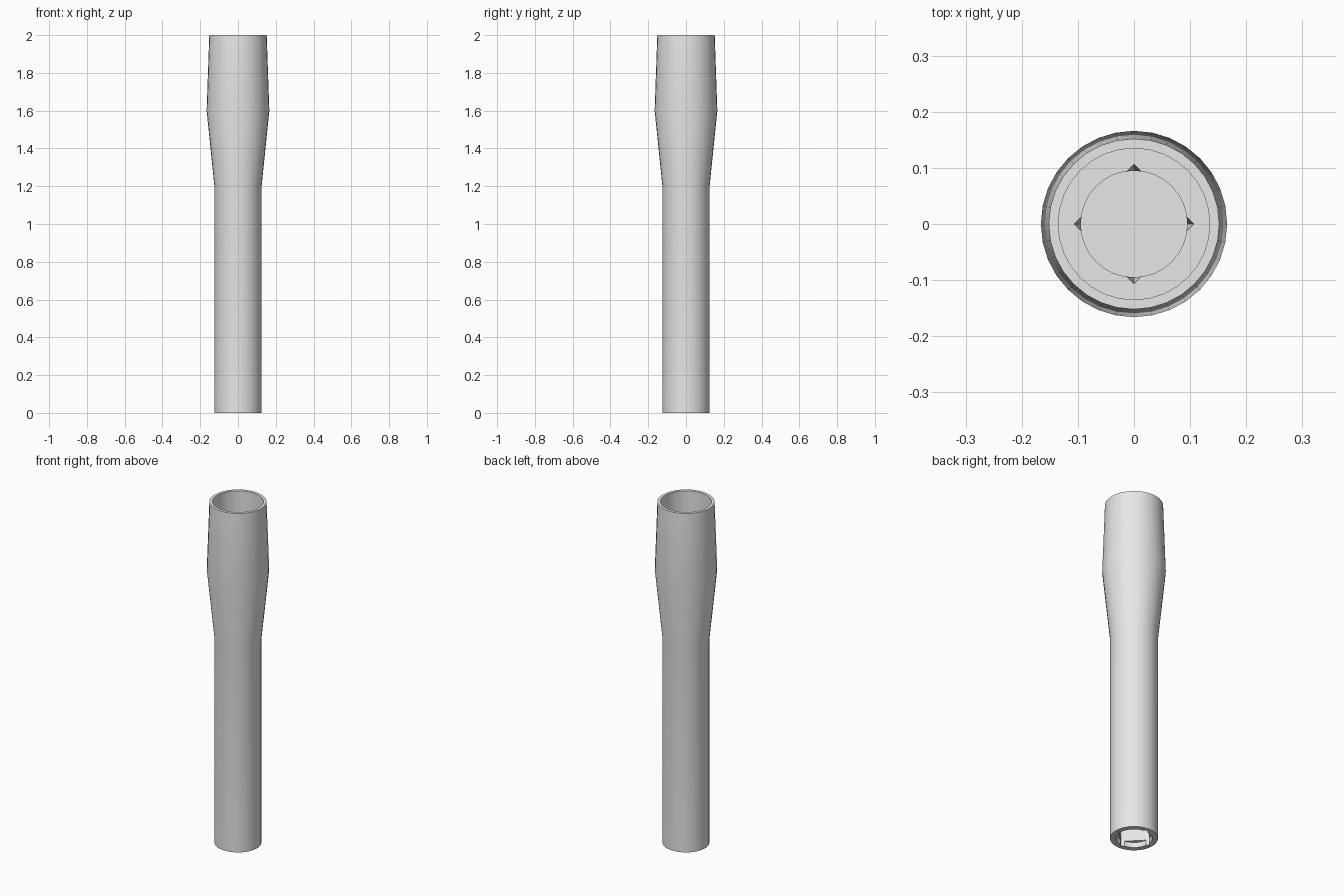
import bpy
import bmesh
import math

old = bpy.data.objects.get("Cube")
if old:
    bpy.data.objects.remove(old, do_unlink=True)

SIDES = 32

# Plain grey metal
metal = bpy.data.materials.new("grey_metal")
metal.use_nodes = True
GREY = (0.8, 0.8, 0.8, 1)
metal.diffuse_color = GREY
metal.node_tree.nodes["Principled BSDF"].inputs["Base Color"].default_value = GREY


def lathe(name, profile):
    """Turn a radius/height profile around the z axis."""
    bm = bmesh.new()
    verts = [bm.verts.new((r, 0, z)) for r, z in profile]
    edges = [bm.edges.new(pair) for pair in zip(verts, verts[1:])]
    bmesh.ops.spin(bm, geom=verts + edges, cent=(0, 0, 0), axis=(0, 0, 1),
                   angle=math.tau, steps=SIDES)
    bmesh.ops.remove_doubles(bm, verts=bm.verts, dist=0.0005)
    bmesh.ops.recalc_face_normals(bm, faces=bm.faces)
    mesh = bpy.data.meshes.new(name)
    bm.to_mesh(mesh)
    bm.free()
    obj = bpy.data.objects.new(name, mesh)
    bpy.context.collection.objects.link(obj)
    mesh.materials.append(metal)
    return obj


def cut(target, sides, r_low, r_high, z_low, z_high):
    """Remove a round or square tapered hole from the target."""
    bpy.ops.mesh.primitive_cone_add(vertices=sides, radius1=r_low, radius2=r_high,
                                    depth=z_high - z_low,
                                    location=(0, 0, (z_low + z_high) / 2))
    cutter = bpy.context.object
    cutter.name = "hole_cutter"
    cutter.hide_render = True
    cutter.data.materials.append(metal)
    bpy.ops.object.select_all(action="DESELECT")
    target.select_set(True)
    bpy.context.view_layer.objects.active = target
    mod = target.modifiers.new("hole", "BOOLEAN")
    mod.operation = "DIFFERENCE"
    mod.solver = "EXACT"
    mod.object = cutter
    bpy.ops.object.modifier_apply(modifier=mod.name)
    bpy.data.objects.remove(cutter, do_unlink=True)


# Shaft with a flared head and a stepped bore in the top
shaft = lathe("socket_shaft", [
    (0, 0), (0.125, 0), (0.125, 1.2), (0.166, 1.6), (0.152, 2),
    (0.135, 2), (0.135, 1.6), (0.095, 1.6), (0.095, 1.2), (0, 1.2)])

# Four tapered corner notches in the inner ledge
cut(shaft, 4, 0.075, 0.1085, 1.4, 1.61)

# Square socket in the bottom with a shallow round lead-in
cut(shaft, 4, 0.107, 0.107, -0.1, 0.4)
cut(shaft, SIDES, 0.095, 0.095, -0.1, 0.03)

bpy.ops.object.shade_smooth_by_angle(angle=math.radians(30))
